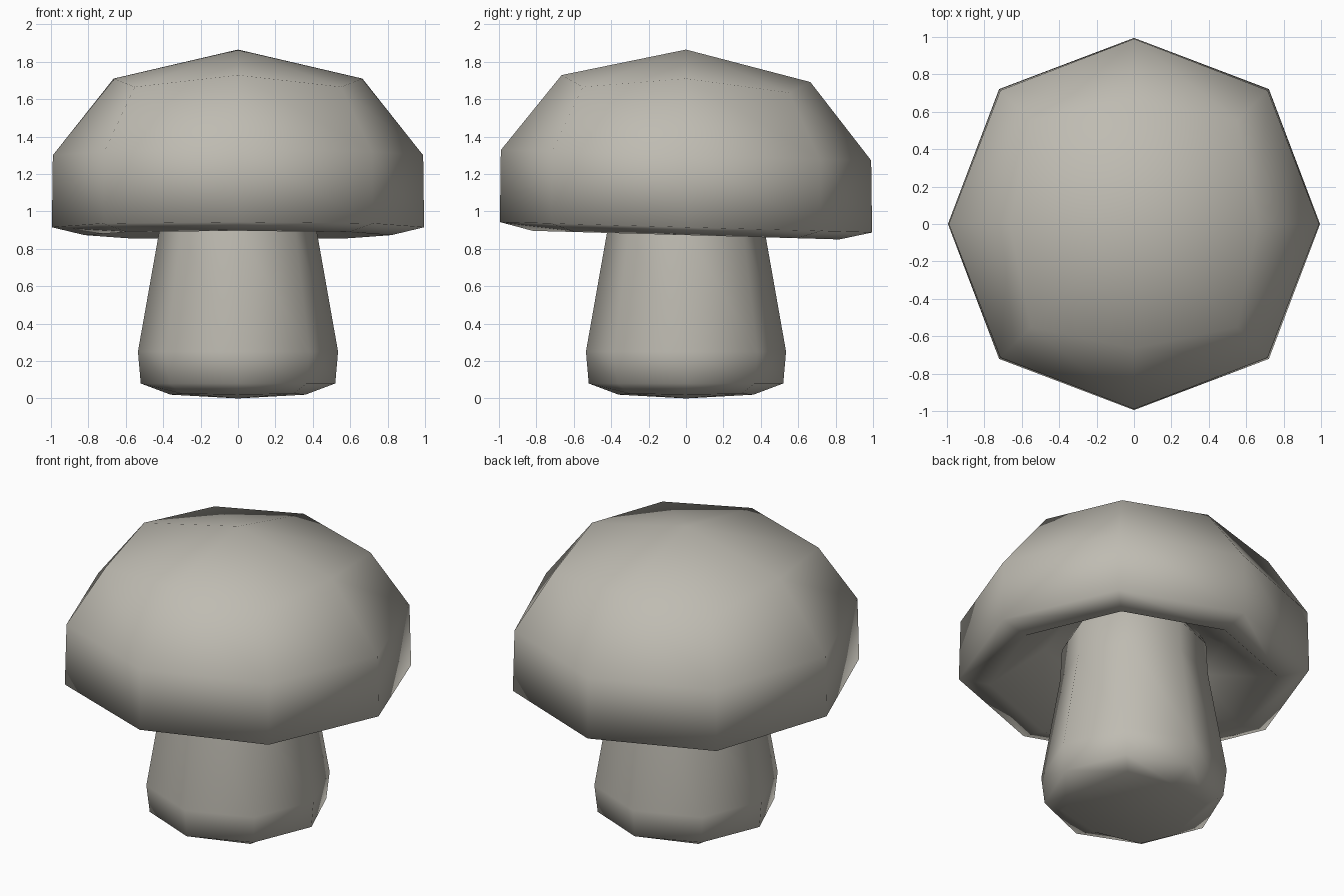
import bpy
import bmesh
import math

default_cube = bpy.data.objects.get("Cube")
if default_cube:
    bpy.data.objects.remove(default_cube, do_unlink=True)

SIDES = 8

mat = bpy.data.materials.new("warm_grey")
mat.use_nodes = True
colour = (0.52, 0.50, 0.445, 1.0)
mat.diffuse_color = colour
mat.node_tree.nodes["Principled BSDF"].inputs["Base Color"].default_value = colour


def rounded_body(name, top, rings, bottom, lean=0.0):
    """Eight-sided body; each ring is (axis radius, axis z, corner radius, corner z)."""
    bm = bmesh.new()
    loops = []
    for axis_r, axis_z, corner_r, corner_z in rings:
        loop = []
        for i in range(SIDES):
            a = math.tau * i / SIDES
            r, z = (corner_r, corner_z) if i % 2 else (axis_r, axis_z)
            loop.append(bm.verts.new((r * math.cos(a), r * math.sin(a), z)))
        loops.append(loop)
    for upper, lower in zip(loops, loops[1:]):
        for i in range(SIDES):
            j = (i + 1) % SIDES
            bm.faces.new((upper[i], lower[i], lower[j], upper[j]))
    # Close each end with four quads meeting at a centre point
    for z, loop in ((top, loops[0]), (bottom, loops[-1])):
        centre = bm.verts.new((0, 0, z))
        for i in range(0, SIDES, 2):
            bm.faces.new((centre, loop[i], loop[i + 1], loop[(i + 2) % SIDES]))
    for v in bm.verts:
        v.co.z -= lean * v.co.y
    bmesh.ops.recalc_face_normals(bm, faces=bm.faces)
    for f in bm.faces:
        f.smooth = True
    mesh = bpy.data.meshes.new(name)
    bm.to_mesh(mesh)
    bm.free()
    mesh.materials.append(mat)
    obj = bpy.data.objects.new(name, mesh)
    bpy.context.collection.objects.link(obj)
    return obj


# Domed cap, slightly leaning back, with a hollow underside
rounded_body("mushroom_cap", 1.865, [
    (0.665, 1.71, 0.78, 1.65),
    (0.99, 1.30, 1.01, 1.30),
    (0.995, 0.915, 1.02, 0.915),
    (0.82, 0.873, 0.84, 0.873),
    (0.50, 1.10, 0.52, 1.10),
    (0.32, 1.20, 0.35, 1.20),
], 1.22, lean=0.028)

# Stem, swelling toward the foot
rounded_body("mushroom_stem", 1.25, [
    (0.33, 1.22, 0.35, 1.22),
    (0.41, 1.10, 0.42, 1.10),
    (0.42, 0.90, 0.43, 0.90),
    (0.535, 0.25, 0.54, 0.25),
    (0.52, 0.08, 0.52, 0.08),
    (0.36, 0.02, 0.42, 0.025),
], 0.0)
